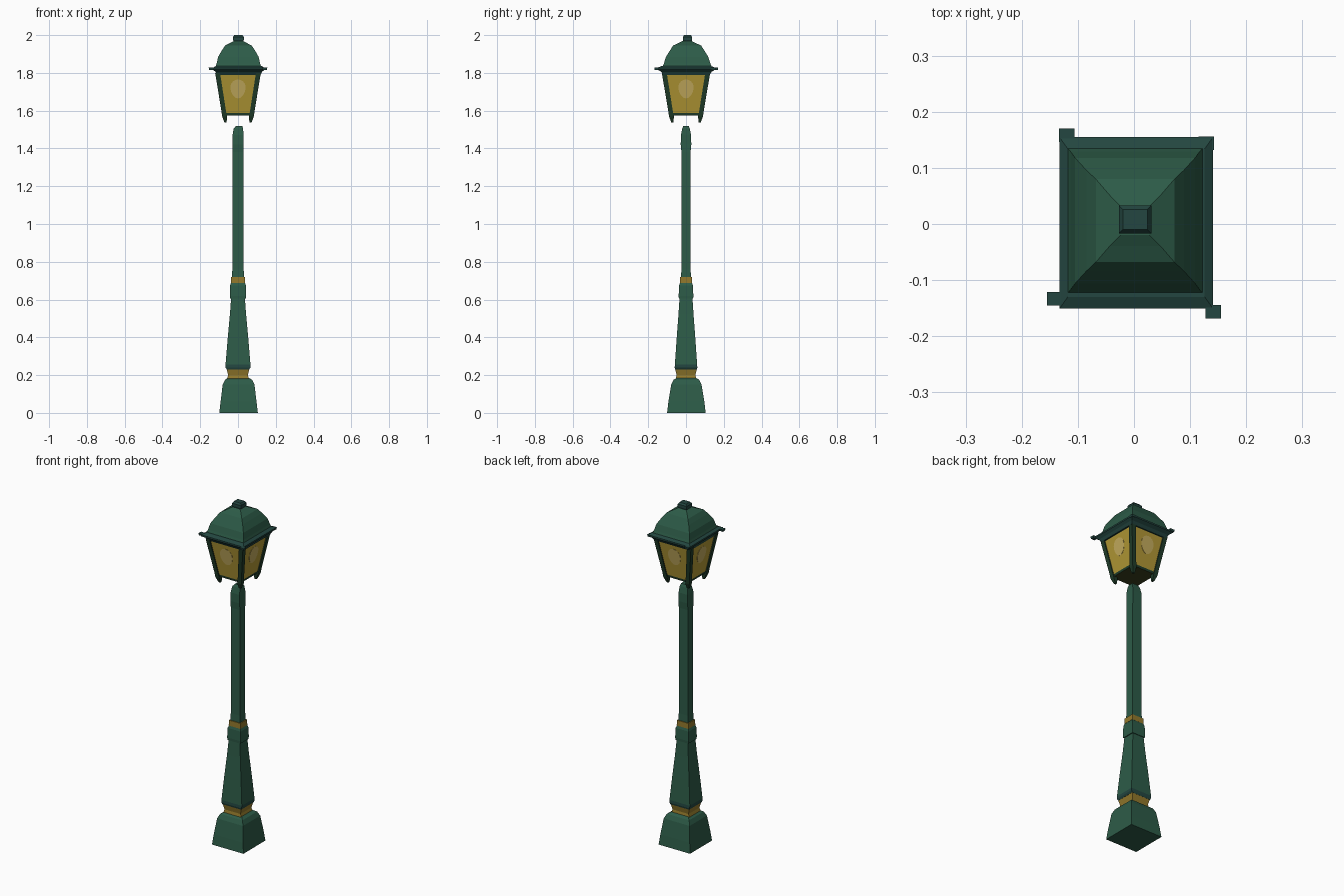
import bpy, bmesh, math
from mathutils import Vector

if "Cube" in bpy.data.objects:
    bpy.data.objects.remove(bpy.data.objects["Cube"])


def mat(name, rgb):
    m = bpy.data.materials.new(name)
    m.diffuse_color = (*rgb, 1)
    m.use_nodes = True
    m.node_tree.nodes["Principled BSDF"].inputs["Base Color"].default_value = m.diffuse_color
    return m


GREEN = mat("lamp_green", (0.026, 0.105, 0.064))
TEAL = mat("dark_teal", (0.017, 0.062, 0.052))
FRAME = mat("frame_green", (0.014, 0.045, 0.022))
GOLD = mat("gold_band", (0.29, 0.19, 0.025))
AMBER = mat("amber_glass", (0.44, 0.31, 0.035))
BULB = mat("bulb_glow", (0.55, 0.41, 0.11))
OLIVE = mat("lantern_floor", (0.045, 0.05, 0.012))


def finish(name, bm, mats):
    bmesh.ops.recalc_face_normals(bm, faces=bm.faces)
    me = bpy.data.meshes.new(name)
    bm.to_mesh(me)
    bm.free()
    for m in mats:
        me.materials.append(m)
    ob = bpy.data.objects.new(name, me)
    bpy.context.collection.objects.link(ob)
    return ob


def loft(name, sections, mats, rule=None, centre=(0, 0)):
    """Rectangular loft; each section is (z, half_x, half_y[, cx, cy])."""
    bm = bmesh.new()
    rings = []
    for s in sections:
        z, hx, hy = s[:3]
        cx, cy = s[3:] if len(s) > 3 else centre
        rings.append([bm.verts.new((cx + a * hx, cy + b * hy, z))
                      for a, b in ((-1, -1), (1, -1), (1, 1), (-1, 1))])
    for r, q in zip(rings, rings[1:]):
        for i in range(4):
            j = (i + 1) % 4
            bm.faces.new((r[i], r[j], q[j], q[i]))
    bm.faces.new(rings[0])
    bm.faces.new(rings[-1])
    if rule:
        for f in bm.faces:
            f.material_index = rule(f.calc_center_median().z)
    return finish(name, bm, mats)


# Base block with flared foot
loft("base", [(0, .102, .102), (.06, .095, .095), (.15, .084, .08), (.175, .072, .068),
              (.185, .056, .052)], [GREEN], centre=(.003, .002))
# Gold ring above the base
loft("lower_band", [(.18, .058, .054), (.20, .052, .050), (.233, .06, .057)], [GOLD])
# Tapered lower shaft with dark lip
loft("lower_shaft", [(.23, .06, .057), (.24, .066, .06), (.255, .066, .059), (.40, .054, .049),
                     (.52, .043, .040), (.612, .036, .034)],
     [GREEN, TEAL], lambda z: 1 if z < .25 else 0)
# Collar and upper gold ring
loft("collar", [(.605, .042, .038), (.62, .043, .039), (.675, .042, .036), (.69, .036, .031)],
     [GREEN])
loft("upper_band", [(.688, .038, .032), (.72, .037, .031)], [GOLD])
# Pole with slightly thicker chamfered head
loft("pole", [(.715, .032, .027), (.76, .030, .024), (1.38, .030, .024), (1.42, .029, .028),
              (1.47, .029, .027), (1.505, .025, .02, .002, 0), (1.52, .016, .014, .006, 0)],
     [GREEN])

# Lantern body: glass with bottom and top rails
Z0, Z1 = 1.575, 1.80
B, T = (.078, .084), (.114, .121)


def half(z, k):
    return B[k] + (T[k] - B[k]) * (z - Z0) / (Z1 - Z0)


loft("lantern_glass", [(z, half(z, 0), half(z, 1)) for z in (Z0, 1.588, 1.788, Z1)],
     [AMBER, FRAME, OLIVE],
     lambda z: 2 if z < Z0 + .001 else (0 if 1.6 < z < 1.78 else 1))

# Leaning corner posts that end in little feet
for sx in (-1, 1):
    for sy in (-1, 1):
        loft("corner_post", [(z, r, r, sx * (half(z, 0) - .006), sy * (half(z, 1) - .006))
                             for z, r in ((1.538, .006), (1.57, .013), (1.60, .012),
                                          (1.80, .013))], [FRAME])

# Bulb glow: thin oval plate on each pane
for k in range(4):
    a = k * math.pi / 2
    n = Vector((math.cos(a), math.sin(a), 0))
    t = Vector((-n.y, n.x, 0))
    axis = k % 2
    bm = bmesh.new()
    rings = []
    for off in (-.001, .0015):
        ring = []
        for i in range(20):
            c = 2 * math.pi * i / 20
            z = 1.715 + .05 * math.sin(c)
            w = .04 * math.cos(c) * (1 + .15 * math.sin(c))
            ring.append(bm.verts.new(n * (half(z, axis) + off) + t * w + Vector((0, 0, z))))
        rings.append(ring)
    for i in range(20):
        j = (i + 1) % 20
        bm.faces.new((rings[0][i], rings[0][j], rings[1][j], rings[1][i]))
    bm.faces.new(rings[0])
    bm.faces.new(rings[1])
    finish("bulb_glow", bm, [BULB])

# Eave plate with pointed corner tips
loft("eave", [(1.79, .116, .123), (1.806, .124, .134), (1.818, .137, .153), (1.827, .137, .153),
              (1.836, .122, .132)], [TEAL], centre=(.004, .002))
for x, y in ((-.141, -.133), (.141, -.156), (.129, .144), (-.12, .158)):
    loft("eave_tip", [(1.816, .012, .010, x, y), (1.828, .014, .012, x, y)], [TEAL])

# Bell-shaped roof
loft("roof", [(1.832, .121, .130), (1.85, .115, .123), (1.885, .107, .112), (1.92, .087, .090),
              (1.945, .070, .074), (1.958, .045, .045), (1.968, .026, .026)],
     [GREEN], centre=(.002, .006))
# Finial cap
loft("finial", [(1.962, .024, .021), (1.975, .029, .025), (1.99, .029, .025), (2.0, .022, .018)],
     [TEAL], centre=(.002, .008))
